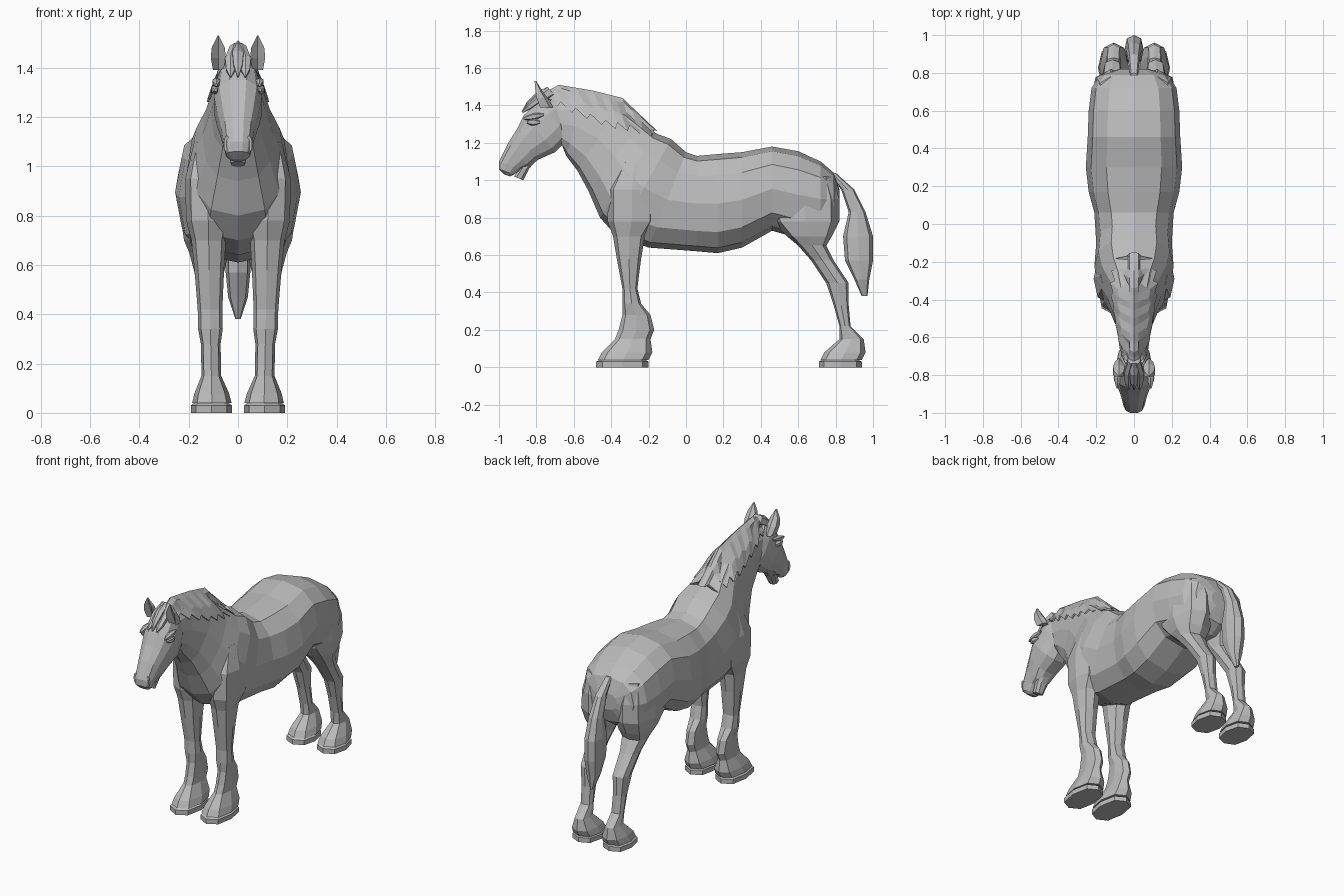
import bpy, bmesh, math
from mathutils import Vector
from mathutils.bvhtree import BVHTree

cube = bpy.data.objects.get("Cube")
if cube:
    bpy.data.objects.remove(cube)

grey = bpy.data.materials.new("plain_grey")
grey.use_nodes = True
COLOUR = (0.5, 0.5, 0.5, 1)
grey.diffuse_color = COLOUR
grey.node_tree.nodes["Principled BSDF"].inputs["Base Color"].default_value = COLOUR


def finish(name, bm, mirror=False):
    """Turn the bmesh into a flat-shaded object, optionally paired left and right."""
    bmesh.ops.recalc_face_normals(bm, faces=bm.faces)
    mesh = bpy.data.meshes.new(name)
    bm.to_mesh(mesh)
    bm.free()
    mesh.materials.append(grey)
    obj = bpy.data.objects.new(name, mesh)
    bpy.context.collection.objects.link(obj)
    if mirror:
        obj.modifiers.new("Mirror", 'MIRROR')
    return obj


def soft(value, power):
    """Signed power, used to make the rings slightly boxy."""
    return math.copysign(abs(value) ** power, value)


def loft(name, stations, sides=8, power=0.8, flat=False, mirror=False, dent=0):
    """Skin rings; a station is (y1, z1, y2, z2, half_width, optional centre_x)."""
    bm = bmesh.new()
    rings = []
    step = math.tau / sides
    phase = step / 2 if flat else 0
    grow = math.cos(phase) ** -power
    for y1, z1, y2, z2, width, *centre in stations:
        first, last = Vector((0, y1, z1)), Vector((0, y2, z2))
        middle, half = (first + last) / 2, (first - last) / 2
        middle.x = sum(centre)
        ring = []
        for i in range(sides):
            angle = i * step + phase
            along = soft(math.cos(angle), power) * grow
            if i == 0:
                along -= dent
            across = Vector((width * soft(math.sin(angle), power), 0, 0))
            ring.append(bm.verts.new(middle + half * along + across))
        rings.append(ring)
    for ring, following in zip(rings, rings[1:]):
        for i in range(sides):
            j = (i + 1) % sides
            bm.faces.new((ring[i], ring[j], following[j], following[i]))
    bm.faces.new(rings[0])
    bm.faces.new(rings[-1])
    return finish(name, bm, mirror)


def upright(rows):
    """Rings standing across the trunk, from (y, top, bottom, half_width)."""
    return [(y, top, y, bottom, width) for y, top, bottom, width in rows]


def level(rows, centre=0.0, splay=0.0):
    """Horizontal rings from (z, front, back, half_width), leaning out with height."""
    return [(front, z, back, z, width, centre + splay * z)
            for z, front, back, width in rows]


def bead(name, start, end, centre, radius):
    """Small spindle between two (y, z) points on both sides of the head."""
    stations = []
    for i in range(5):
        t = i / 4
        y, z = Vector(start).lerp(Vector(end), t)
        r = radius * (0.3 + 0.7 * math.sin(math.pi * t))
        stations.append((y, z + r, y, z - r, r, centre))
    loft(name, stations, sides=6, mirror=True)


def leg(prefix, rows, toe, heel, fetlock):
    """Leg with flared feathering, standing on its own hoof."""
    cuff = [(.15, fetlock, heel + .01, .04),
            (.08, toe + .03, heel + .02, .07),
            (.04, toe + .01, heel, .08)]
    loft(prefix + "_leg", level(rows + cuff, .105, .02), mirror=True)
    hoof = [(.04, toe + .02, heel - .02, .07),
            (.03, toe, heel, .083),
            (0, toe, heel, .083)]
    loft(prefix + "_hoof", level(hoof, .108), mirror=True)


# Neck and trunk in one skin, from throat to rump
neck_rings = [
    (-.74, 1.43, -.66, 1.18, .07),
    (-.55, 1.45, -.64, 1.13, .085),
    (-.36, 1.4, -.58, 1.05, .11),
    (-.24, 1.31, -.52, .94, .145),
    (-.16, 1.25, -.46, .8, .19),
    (-.08, 1.22, -.37, .7, .21),
    (0, 1.15, -.2, .64, .2),
]
trunk_rings = upright([
    (.06, 1.13, .62, .21),
    (.17, 1.14, .61, .24),
    (.3, 1.15, .64, .255),
    (.46, 1.18, .73, .245),
    (.6, 1.155, .69, .24),
    (.72, 1.1, .7, .225),
    (.79, 1.04, .75, .18),
    (.82, .95, .84, .08),
])
body = loft("body", neck_rings + trunk_rings, sides=12)

# Head and jaw
loft("head", [
    (-.69, 1.44, -.63, 1.31, .055),
    (-.78, 1.43, -.63, 1.22, .085),
    (-.865, 1.35, -.7, 1.15, .1),
    (-.9, 1.28, -.79, 1.11, .088),
    (-.95, 1.2, -.84, 1.07, .07),
    (-1, 1.1, -.88, 1.06, .058),
    (-1, 1.06, -.92, 1.03, .05),
    (-.97, 1.03, -.94, 1.02, .03),
], sides=12, flat=True)
loft("lower_jaw", [
    (-.87, 1.11, -.79, 1.12, .04),
    (-.89, 1.06, -.84, 1.06, .04),
    (-.92, 1.02, -.87, 1, .03),
], flat=True)

# Eyes, brows and nostrils
bead("eye", (-.85, 1.31), (-.78, 1.31), .09, .02)
bead("brow", (-.87, 1.33), (-.76, 1.35), .088, .018)
bead("nostril", (-.98, 1.12), (-.98, 1.06), .045, .014)

# Ears, hollowed at the front
loft("ear", level([
    (1.39, -.8, -.71, .024),
    (1.44, -.815, -.74, .034),
    (1.48, -.815, -.77, .03),
    (1.53, -.812, -.8, .003),
], .08), sides=6, mirror=True, dent=1.1)

# Front and hind legs
leg("front", [
    (1.1, -.34, -.2, .05),
    (.95, -.42, -.16, .09),
    (.78, -.42, -.16, .09),
    (.7, -.39, -.22, .07),
    (.58, -.37, -.24, .06),
    (.42, -.34, -.26, .05),
    (.34, -.34, -.24, .05),
    (.28, -.34, -.19, .04),
    (.2, -.36, -.17, .04),
], toe=-.48, heel=-.2, fetlock=-.38)
leg("hind", [
    (1.02, .5, .78, .07),
    (.9, .44, .82, .1),
    (.78, .46, .82, .11),
    (.7, .54, .78, .1),
    (.65, .6, .75, .08),
    (.57, .67, .79, .06),
    (.45, .75, .87, .05),
    (.33, .79, .87, .04),
    (.22, .82, .88, .04),
], toe=.71, heel=.94, fetlock=.82)

# Tail
loft("tail", level([
    (1.04, .76, .8, .02),
    (.95, .83, .9, .03),
    (.83, .87, .96, .04),
    (.7, .84, 1, .05),
    (.57, .85, 1, .05),
    (.47, .9, .98, .04),
    (.38, .94, .97, .01),
]))


def follow(path, t):
    """Point at fraction t of a list of (y, z) pairs."""
    place = t * (len(path) - 1)
    i = min(int(place), len(path) - 2)
    return Vector(path[i]).lerp(Vector(path[i + 1]), place - i)


# Mane draped over the neck, with a jagged hem
neck = BVHTree.FromPolygons([v.co for v in body.data.vertices],
                            [p.vertices for p in body.data.polygons])
crest = [(-.79, 1.45), (-.68, 1.51), (-.5, 1.48), (-.34, 1.44), (-.15, 1.26)]
hem = [(-.74, 1.43), (-.42, 1.3), (-.16, 1.25)]
tooth = Vector((.01, -.02))
bm = bmesh.new()
columns, last = [], 16
for k in range(last + 1):
    top, low = follow(crest, k / last), follow(hem, k / last)
    low += tooth if k % 2 else -tooth
    column = [bm.verts.new((0, *top))]
    for fall in (.15, .55, 1):
        point = top.lerp(low, fall)
        hit = neck.ray_cast(Vector((1, *point)), Vector((-1, 0, 0)))[0]
        x = max(.02 + .02 * fall, hit.x + .012 if hit else 0)
        column.append(bm.verts.new((x, *point)))
    column.append(bm.verts.new((x - .03, *point)))
    columns.append(column)
for a, b in zip(columns, columns[1:]):
    for i in range(len(a) - 1):
        bm.faces.new((a[i], b[i], b[i + 1], a[i + 1]))
finish("mane", bm, mirror=True)

# Forelock locks over the brow
for name, x, drop in (("forelock_centre", 0, 0), ("forelock_side", .03, .02)):
    loft(name, [
        (-.74, 1.5, -.7, 1.45, .02, x / 2),
        (-.8, 1.47 - drop, -.78, 1.43 - drop, .025, x),
        (-.85, 1.42 - drop, -.83, 1.4 - drop, .02, x),
        (-.88, 1.365, -.87, 1.36, .003, x),
    ], sides=6, mirror=x > 0)
